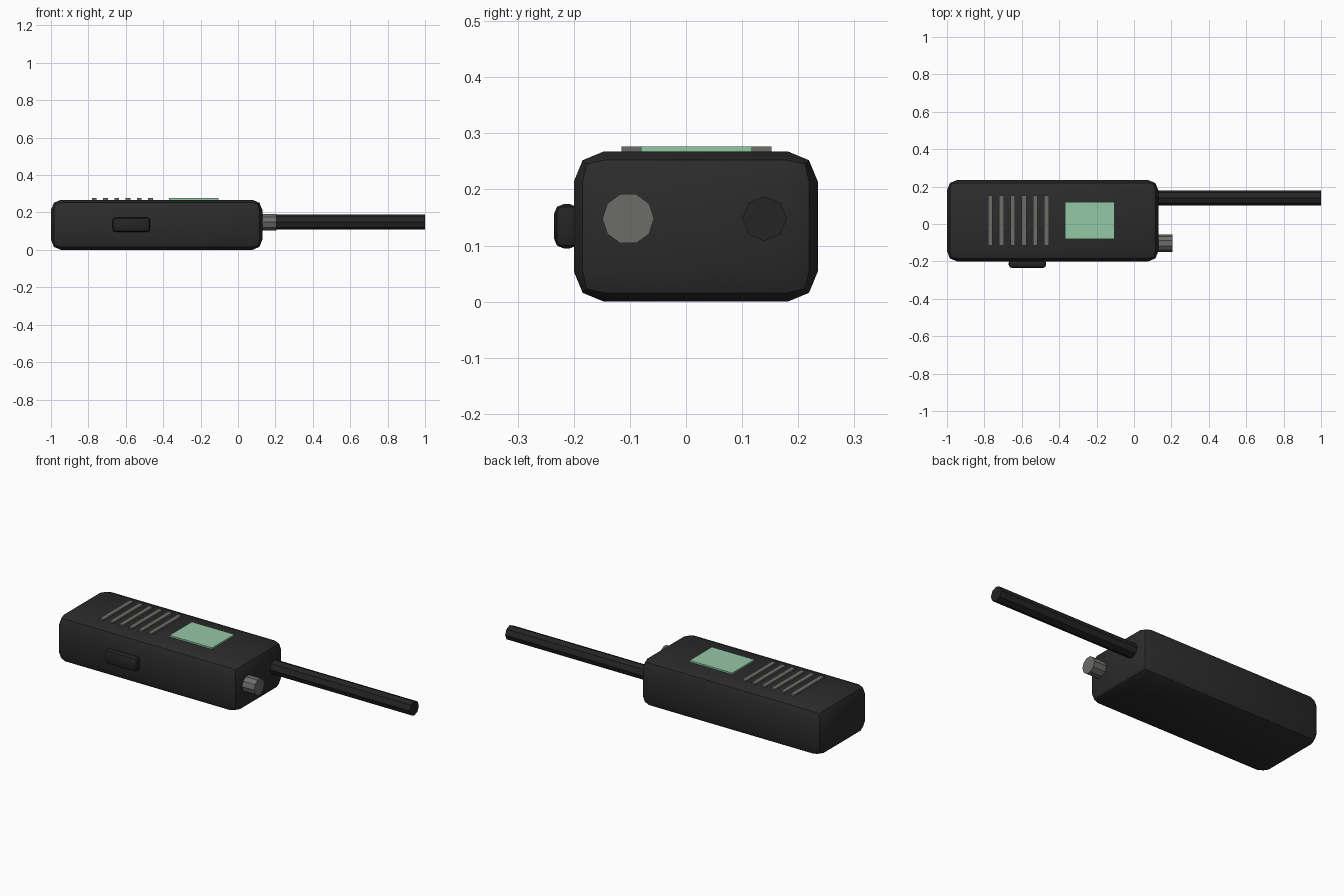
import bpy, math

cube = bpy.data.objects.get("Cube")
if cube:
    bpy.data.objects.remove(cube, do_unlink=True)


def material(name, rgb):
    m = bpy.data.materials.new(name)
    m.use_nodes = True
    color = (*rgb, 1)
    m.diffuse_color = color
    m.node_tree.nodes["Principled BSDF"].inputs["Base Color"].default_value = color
    return m


def finish(obj, name, mat, bevel=0):
    obj.name = name
    obj.data.materials.append(mat)
    if bevel:
        mod = obj.modifiers.new("Rounded edges", "BEVEL")
        mod.width = bevel
        mod.segments = 2
        bpy.ops.object.modifier_apply(modifier=mod.name)
        bpy.ops.object.shade_smooth_by_angle(angle=math.radians(30))
    return obj


def box(name, low, high, mat, bevel=0):
    center = [(a + b) / 2 for a, b in zip(low, high)]
    bpy.ops.mesh.primitive_cube_add(size=1, location=center)
    obj = bpy.context.object
    obj.scale = [b - a for a, b in zip(low, high)]
    bpy.ops.object.transform_apply(location=False, rotation=False, scale=True)
    return finish(obj, name, mat, bevel)


def rod(name, x0, x1, y, z, radius, sides, mat):
    bpy.ops.mesh.primitive_cylinder_add(
        vertices=sides, radius=radius, depth=x1 - x0,
        location=((x0 + x1) / 2, y, z), rotation=(0, math.pi / 2, 0))
    return finish(bpy.context.object, name, mat)


black = material("black plastic", (0.024, 0.024, 0.024))
rubber = material("black rubber", (0.018, 0.018, 0.018))
grey = material("grey plastic", (0.15, 0.15, 0.14))
green = material("pale green screen", (0.30, 0.58, 0.38))

# Handset lying on its back, with the talk button on its side
TOP = 0.268
box("body", (-1, -0.2, 0), (0.13, 0.235, TOP), black, 0.054)
box("talk_button", (-0.67, -0.235, 0.095), (-0.47, -0.19, 0.174), rubber, 0.017)

# Antenna and volume knob on the end
rod("antenna", 0.1, 1, 0.14, 0.148, 0.04, 8, rubber)
rod("volume_knob", 0.1, 0.205, -0.103, 0.148, 0.046, 10, grey)

# Screen and speaker grille
box("screen", (-0.37, -0.08, TOP - 0.01), (-0.105, 0.118, TOP + 0.009), green)
for i in range(6):
    x = -0.768 + 0.06 * i
    box(f"speaker_bar_{i + 1}", (x - 0.0125, -0.115, TOP - 0.01),
        (x + 0.0125, 0.152, TOP + 0.009), grey)
